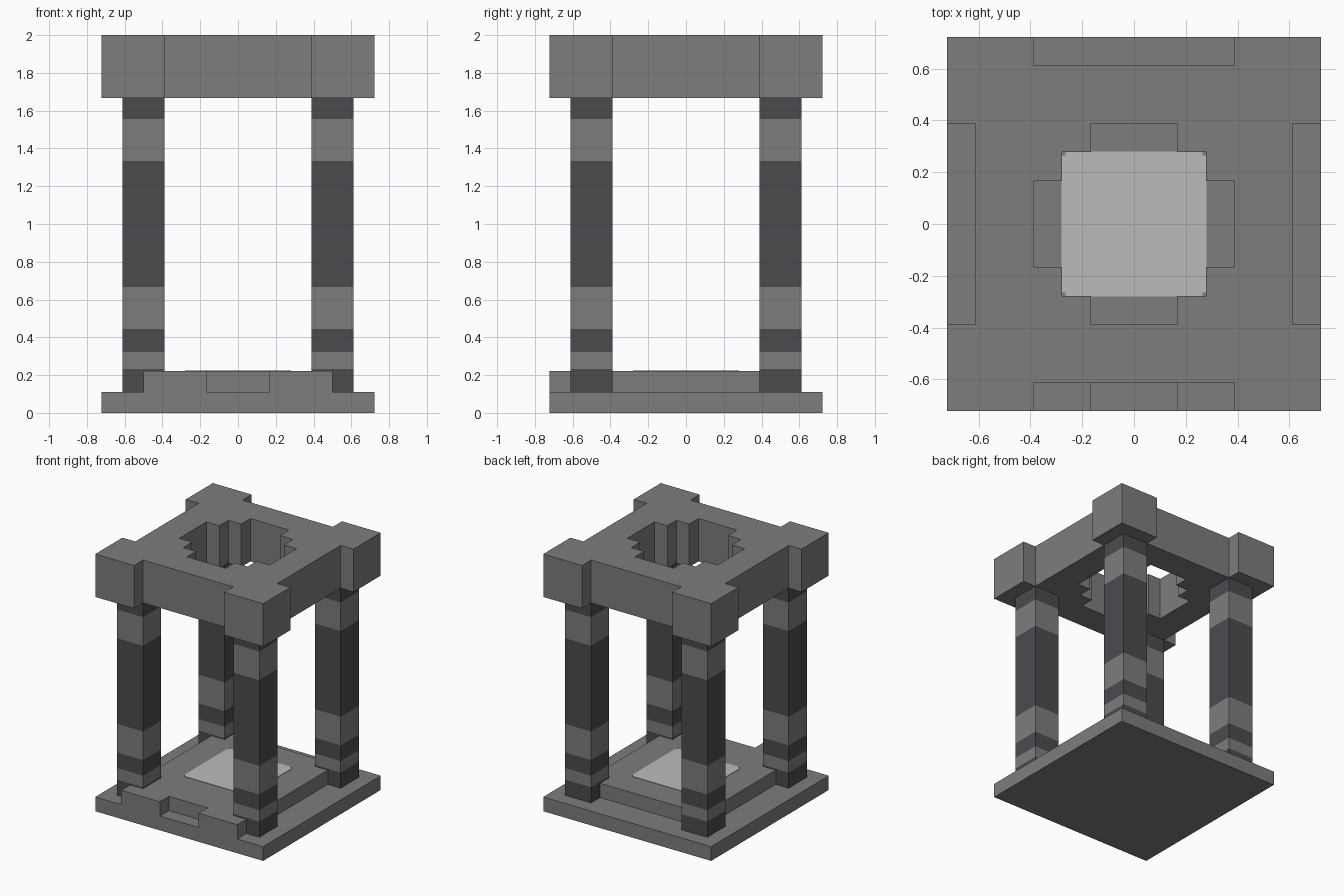
import bpy
import bmesh

U = 1 / 18  # one building unit; the model is 36 units tall

default = bpy.data.objects.get("Cube")
if default:
    bpy.data.objects.remove(default, do_unlink=True)


def make_material(name, rgb):
    mat = bpy.data.materials.new(name)
    mat.use_nodes = True
    mat.diffuse_color = (*rgb, 1)
    mat.node_tree.nodes["Principled BSDF"].inputs["Base Color"].default_value = (*rgb, 1)
    return mat


stone = make_material("grey_stone", (0.205, 0.205, 0.205))
dark = make_material("dark_stone", (0.072, 0.069, 0.078))
pale = make_material("pale_stone", (0.50, 0.50, 0.50))


def add_object(name, bm, *materials):
    bmesh.ops.recalc_face_normals(bm, faces=bm.faces)
    bmesh.ops.scale(bm, vec=(U, U, U), verts=bm.verts)
    mesh = bpy.data.meshes.new(name)
    bm.to_mesh(mesh)
    bm.free()
    for mat in materials:
        mesh.materials.append(mat)
    obj = bpy.data.objects.new(name, mesh)
    bpy.context.collection.objects.link(obj)
    return obj


def slab(name, lines, keep, bottom, top, mat):
    """Extrude every plan cell whose centre passes the keep rule."""
    bm = bmesh.new()
    grid = [[bm.verts.new((x, y, bottom)) for y in lines] for x in lines]
    for i in range(len(lines) - 1):
        for j in range(len(lines) - 1):
            cx = (lines[i] + lines[i + 1]) / 2
            cy = (lines[j] + lines[j + 1]) / 2
            if keep(cx, cy):
                bm.faces.new((grid[i][j], grid[i + 1][j], grid[i + 1][j + 1], grid[i][j + 1]))
    loose = [v for v in bm.verts if not v.link_faces]
    bmesh.ops.delete(bm, geom=loose, context="VERTS")
    raised = bmesh.ops.extrude_face_region(bm, geom=bm.faces[:], use_keep_orig=True)
    moved = [g for g in raised["geom"] if isinstance(g, bmesh.types.BMVert)]
    bmesh.ops.translate(bm, vec=(0, 0, top - bottom), verts=moved)
    return add_object(name, bm, mat)


def roof_plan(x, y):
    a, b = abs(x), abs(y)
    side_recess = (a > 11 and b < 7) or (b > 11 and a < 7)
    opening = (a < 5 and b < 5) or (a < 7 and b < 3) or (a < 3 and b < 7)
    return not side_recess and not opening


def platform_plan(x, y):
    in_range = abs(x) < 9 and y < 9
    entrance_notch = abs(x) < 3 and y < -11
    return in_range and not entrance_notch


# Stepped floor with a notched front edge
slab("base", [-13, 13], lambda x, y: True, 0, 2, stone)
slab("platform", [-13, -11, -9, -3, 3, 9], platform_plan, 2, 4, stone)

# Pale square in the floor, with slightly clipped corners
slab("floor_panel", [-5.05, -4.75, 4.75, 5.05],
     lambda x, y: min(abs(x), abs(y)) < 4.75, 4, 4.06, pale)

# Roof with projecting corners and a cross-shaped opening
slab("roof", [-13, -11, -7, -5, -3, 3, 5, 7, 11, 13], roof_plan, 30, 36, stone)


def pillar(name, cx, cy):
    """Square column whose bands alternate dark and light upward."""
    heights = [2, 4.2, 5.8, 8, 12, 24, 28, 30]
    bm = bmesh.new()
    rings = [[bm.verts.new((cx + dx, cy + dy, z))
              for dx, dy in ((-2, -2), (2, -2), (2, 2), (-2, 2))] for z in heights]
    for band in range(len(rings) - 1):
        low, high = rings[band], rings[band + 1]
        for k in range(4):
            n = (k + 1) % 4
            face = bm.faces.new((low[k], low[n], high[n], high[k]))
            face.material_index = band % 2
    bm.faces.new(rings[0][::-1])
    bm.faces.new(rings[-1])
    add_object(name, bm, dark, stone)


# Four corner pillars
for side, sx in (("left", 1), ("right", -1)):
    for end, sy in (("front", -1), ("back", 1)):
        pillar(f"{end}_{side}_pillar", 9 * sx, 9 * sy)
